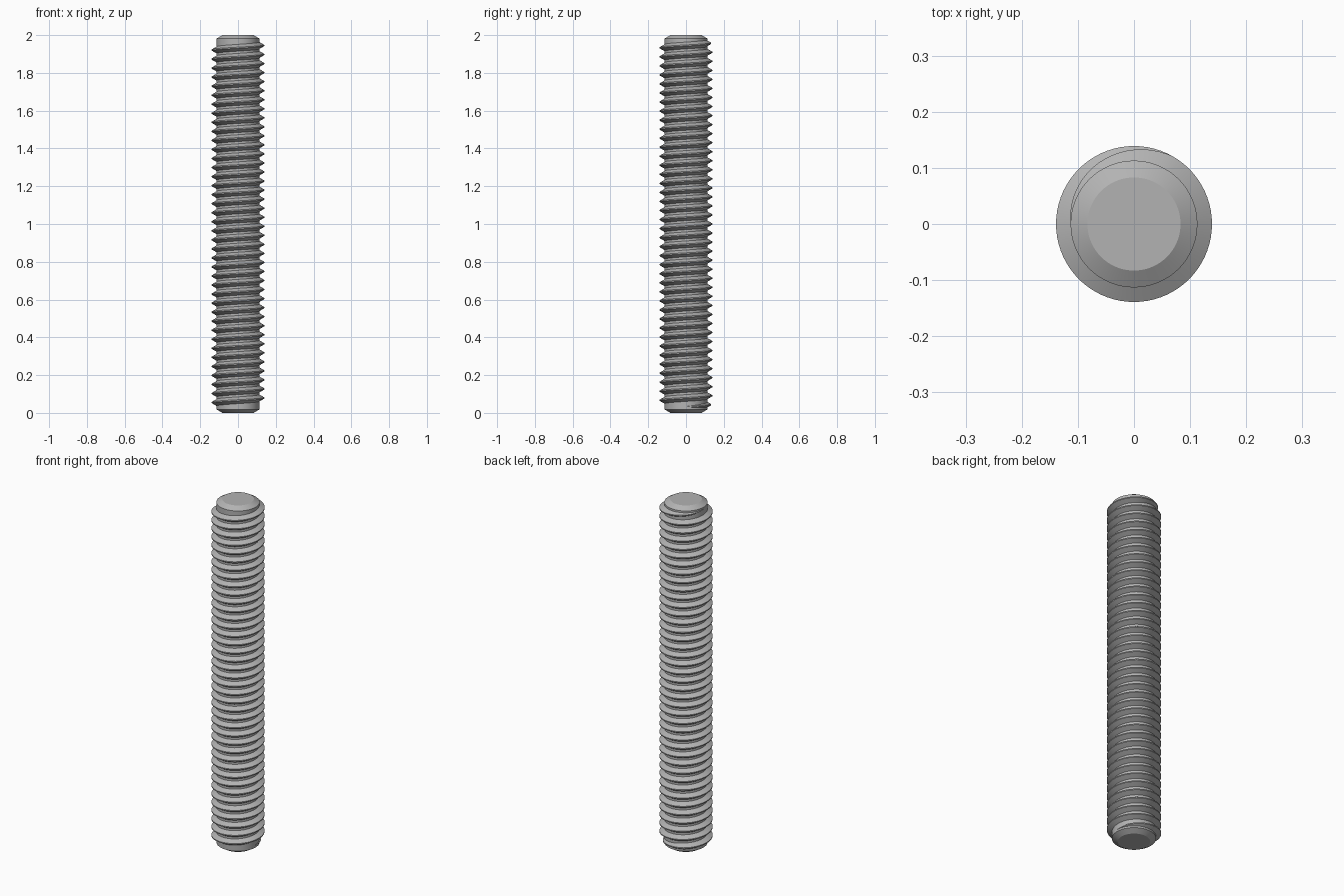
import bpy, bmesh
from math import cos, sin, pi, radians

cube = bpy.data.objects.get("Cube")
if cube:
    bpy.data.objects.remove(cube)

HEIGHT, CORE_R, CREST_R = 2.0, 0.113, 0.139
CHAMFER_R, CHAMFER_H = 0.083, 0.018
TURNS, START_Z, END_Z = 40.5, 0.031, 1.969
PITCH = (END_Z - START_Z) / TURNS
SEGMENTS = 72          # steps per turn
FADE = 1 / 3           # run-out length, in turns

steel = bpy.data.materials.new("grey steel")
steel.use_nodes = True
colour = (0.45, 0.45, 0.45, 1)
steel.diffuse_color = colour
steel.node_tree.nodes["Principled BSDF"].inputs["Base Color"].default_value = colour


def finish(bm, name):
    bmesh.ops.recalc_face_normals(bm, faces=bm.faces)
    mesh = bpy.data.meshes.new(name)
    bm.to_mesh(mesh)
    bm.free()
    mesh.materials.append(steel)
    obj = bpy.data.objects.new(name, mesh)
    bpy.context.collection.objects.link(obj)
    bpy.ops.object.select_all(action='DESELECT')
    obj.select_set(True)
    bpy.context.view_layer.objects.active = obj
    bpy.ops.object.shade_smooth_by_angle(angle=radians(25))


def loft(bm, rings):
    """Join closed rings of points with quads and cap both ends."""
    loops = [[bm.verts.new(p) for p in ring] for ring in rings]
    for a, b in zip(loops, loops[1:]):
        for i in range(len(a)):
            j = (i + 1) % len(a)
            bm.faces.new((a[i], a[j], b[j], b[i]))
    bm.faces.new(loops[0])
    bm.faces.new(loops[-1])


# Core rod with chamfered ends
bm = bmesh.new()
profile = [(CHAMFER_R, 0), (CORE_R, CHAMFER_H),
           (CORE_R, HEIGHT - CHAMFER_H), (CHAMFER_R, HEIGHT)]
loft(bm, [[(r * cos(2 * pi * i / SEGMENTS), r * sin(2 * pi * i / SEGMENTS), z)
           for i in range(SEGMENTS)] for r, z in profile])
finish(bm, "core_rod")

# Right-hand helical thread, fading into the core at both ends
bm = bmesh.new()
rings = []
steps = int(TURNS * SEGMENTS)
for s in range(steps + 1):
    turn = s / SEGMENTS
    fade = min(1, turn / FADE, (TURNS - turn) / FADE)
    depth = (CREST_R - CORE_R) * max(fade, 0.02)
    crest = PITCH / 16
    base = crest + depth * 0.577
    sunk = 0.003
    a, z = 2 * pi * turn, START_Z + PITCH * turn
    section = [(CORE_R - sunk, -base - sunk * 0.577), (CORE_R + depth, -crest),
               (CORE_R + depth, crest), (CORE_R - sunk, base + sunk * 0.577)]
    rings.append([(r * cos(a), r * sin(a), z + dz) for r, dz in section])
loft(bm, rings)
finish(bm, "screw_thread")
